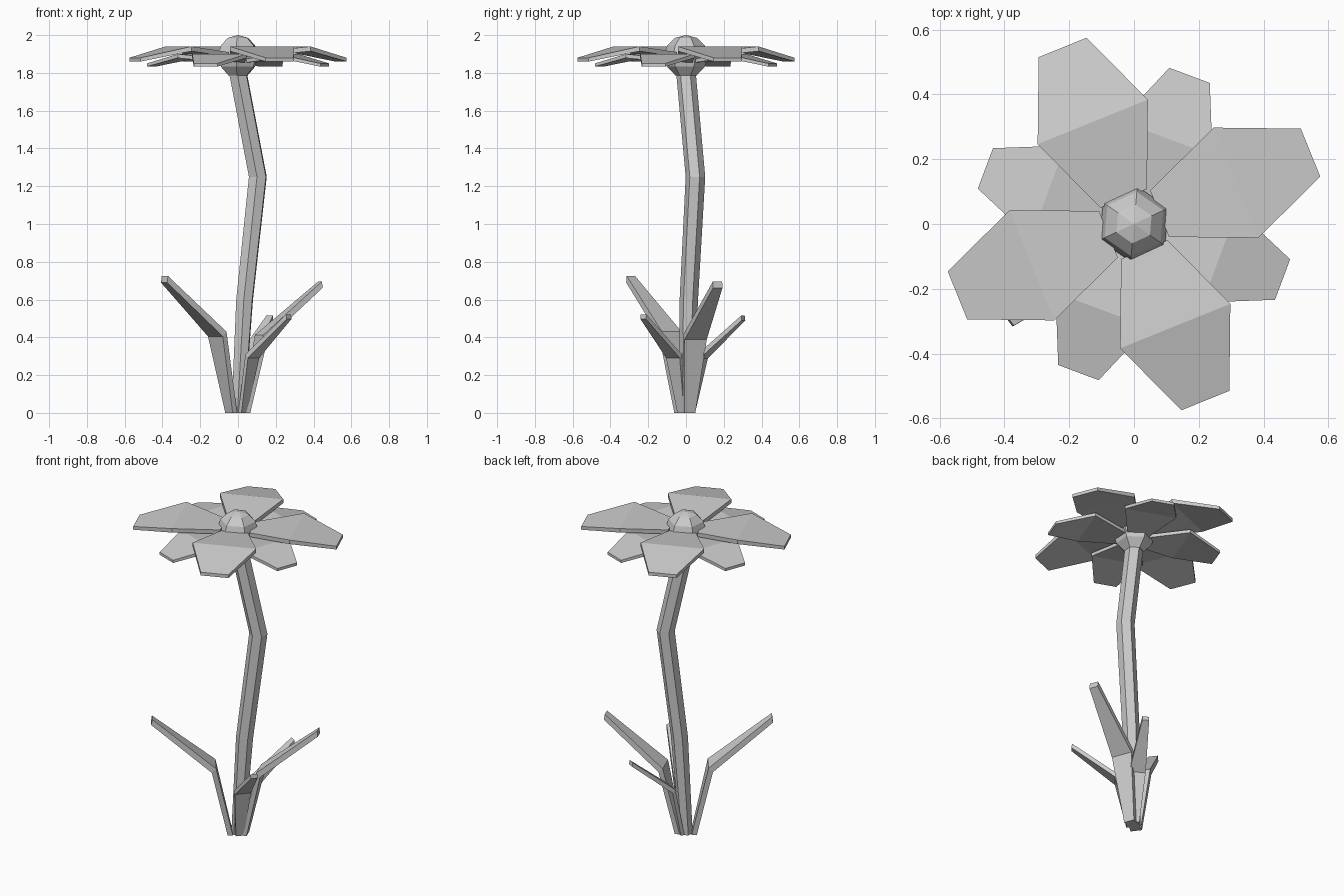
import bpy, bmesh
from math import cos, sin, pi, radians
from mathutils import Vector, Matrix

cube = bpy.data.objects.get("Cube")
if cube:
    bpy.data.objects.remove(cube, do_unlink=True)

grey = bpy.data.materials.new("plain grey")
grey.use_nodes = True
grey.diffuse_color = (0.6, 0.6, 0.6, 1)
grey.node_tree.nodes["Principled BSDF"].inputs["Base Color"].default_value = grey.diffuse_color


def skin(name, rings, matrix=Matrix()):
    """Join a run of equal rings into a capped solid."""
    bm = bmesh.new()
    loops = [[bm.verts.new(p) for p in ring] for ring in rings]
    n = len(loops[0])
    for a, b in zip(loops, loops[1:]):
        for i in range(n):
            j = (i + 1) % n
            bm.faces.new((a[i], a[j], b[j], b[i]))
    bm.faces.new(loops[0])
    bm.faces.new(loops[-1])
    bmesh.ops.recalc_face_normals(bm, faces=bm.faces)
    mesh = bpy.data.meshes.new(name)
    bm.to_mesh(mesh)
    bm.free()
    mesh.transform(matrix)
    mesh.materials.append(grey)
    obj = bpy.data.objects.new(name, mesh)
    bpy.context.collection.objects.link(obj)


def blade(name, rows, angle, scale=1, lift=0):
    """Folded plate; each row is distance, height, width, outward and downward thickness."""
    rings = []
    for r, z, w, dx, dz in rows:
        h = w / 2
        rings.append([(r, -h, z), (r, h, z), (r + dx, h, z - dz), (r + dx, -h, z - dz)])
    place = Matrix.Translation((0, 0, lift)) @ Matrix.Rotation(radians(angle), 4, "Z")
    skin(name, rings, place @ Matrix.Scale(scale, 4))


def hexagon(centre, radius, turn):
    c = Vector(centre)
    return [c + Vector((radius * cos(turn + i * pi / 3), radius * sin(turn + i * pi / 3), 0))
            for i in range(6)]


# Flower head: four large petals over four small ones
petal = [(0.085, 0.03, 0.155, 0, 0.025), (0.34, 0.06, 0.367, 0, 0.025), (0.588, 0, 0.16, 0, 0.02)]
for k in range(4):
    blade(f"large_petal_{k + 1}", petal, 22 + 90 * k, 1, 1.88)
    blade(f"small_petal_{k + 1}", petal, -20.5 + 90 * k, 0.833, 1.85)

# Six-sided flower centre
dome = [(0.055, 1.785), (0.1, 1.833), (0.117, 1.89), (0.1, 1.945), (0.06, 1.985), (0.002, 2.0)]
skin("flower_centre", [hexagon((0, 0, z), r, radians(25)) for r, z in dome])

# Bent stem
stem = [(0, 0, 0, 0.038), (0.035, 0.015, 0.6, 0.049), (0.105, 0.05, 1.25, 0.052), (0, 0, 1.8, 0.052)]
skin("stem", [hexagon((x, y, z), r, radians(25)) for x, y, z, r in stem])

# Leaves: two large, two small
leaf = [(0.03, 0, 0.065, 0.03, 0), (0.125, 0.43, 0.13, 0.025, 0.025), (0.485, 0.725, 0.055, 0.005, 0.035)]
for name, angle, scale in (("large_leaf_right", 217, 1), ("large_leaf_left", 21, 0.96),
                           ("small_leaf_front", 320, 0.72), ("small_leaf_back", 61, 0.71)):
    blade(name, leaf, angle, scale)
